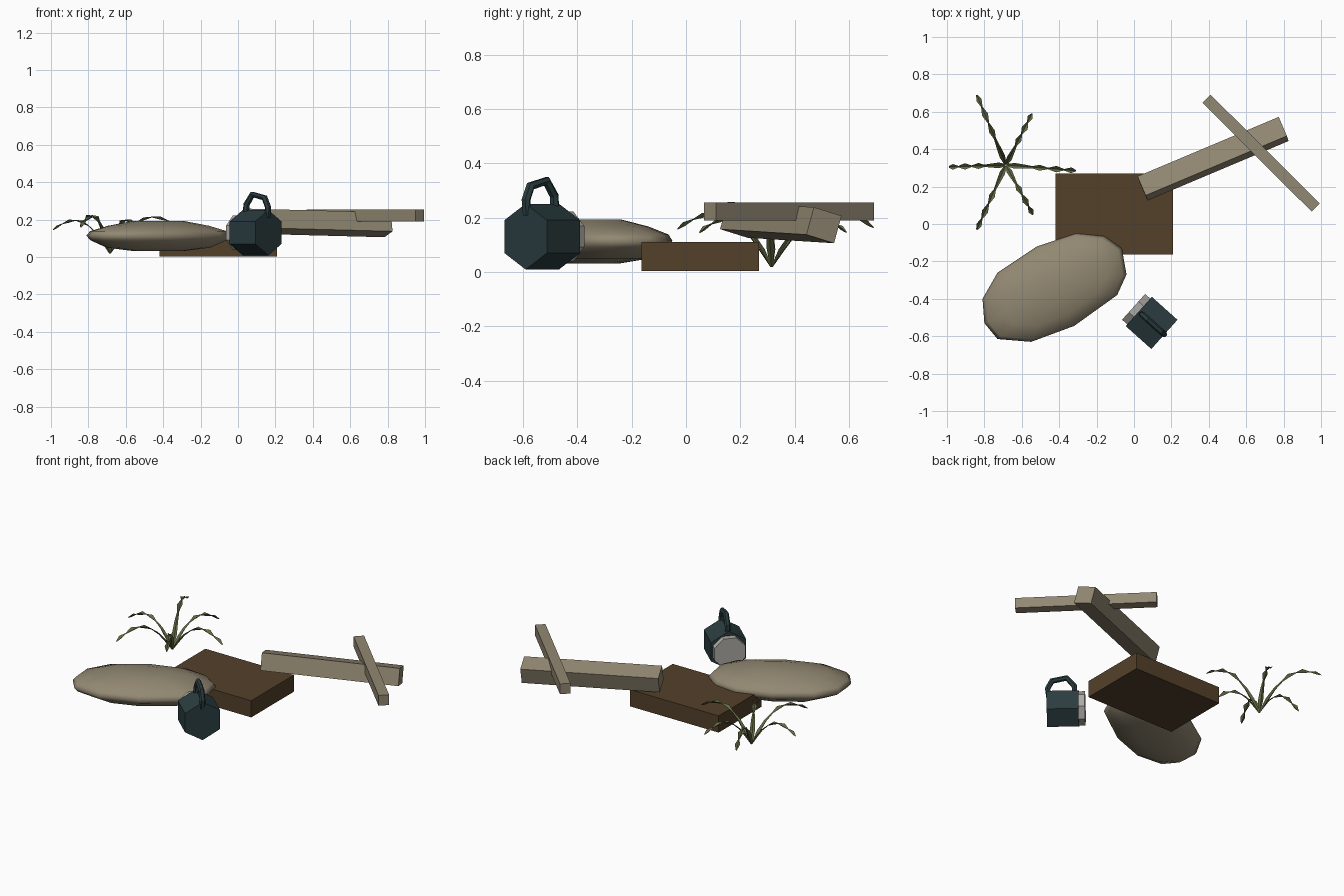
import bpy, bmesh, math
from mathutils import Vector, Matrix

cube = bpy.data.objects.get("Cube")
if cube:
    bpy.data.objects.remove(cube, do_unlink=True)


def material(name, srgb):
    lin = [(c / 255 / 12.92) if c < 11 else ((c / 255 + 0.055) / 1.055) ** 2.4 for c in srgb]
    m = bpy.data.materials.new(name)
    m.use_nodes = True
    m.diffuse_color = (*lin, 1)
    bsdf = m.node_tree.nodes["Principled BSDF"]
    bsdf.inputs["Base Color"].default_value = (*lin, 1)
    bsdf.inputs["Roughness"].default_value = 0.9
    return m


burlap = material("pale burlap and driftwood", (146, 136, 114))
brown = material("dark brown wood", (84, 64, 42))
teal = material("dark teal metal", (42, 60, 63))
glass = material("pale grey glass", (172, 170, 164))
green = material("olive green", (98, 106, 66))


def add_mesh(name, bm, mat):
    bmesh.ops.recalc_face_normals(bm, faces=bm.faces)
    me = bpy.data.meshes.new(name)
    bm.to_mesh(me)
    bm.free()
    me.materials.append(mat)
    ob = bpy.data.objects.new(name, me)
    bpy.context.collection.objects.link(ob)
    return ob


def frame(along, roll=0.0):
    """Rotation whose x axis follows a direction, rolled about it."""
    x = Vector(along).normalized()
    y = Vector((0, 0, 1)).cross(x).normalized()
    rot = Matrix((x, y, x.cross(y))).transposed()
    return (rot @ Matrix.Rotation(roll, 3, 'X')).to_4x4()


def bar(name, start, end, width, height, mat, roll=0.0):
    a, b = Vector(start), Vector(end)
    bm = bmesh.new()
    bmesh.ops.create_cube(bm, size=1)
    bm.transform(Matrix.Translation((a + b) / 2) @ frame(b - a, roll)
                 @ Matrix.Diagonal(((b - a).length, width, height, 1)))
    return add_mesh(name, bm, mat)


def prism(name, centre, axis, sides, radius, depth, mat, turn=0.0):
    bm = bmesh.new()
    bmesh.ops.create_cone(bm, cap_ends=True, segments=sides, radius1=radius,
                          radius2=radius, depth=depth)
    bm.transform(Matrix.Translation(centre) @ frame(axis)
                 @ Matrix.Rotation(math.pi / 2, 4, 'Y') @ Matrix.Rotation(turn, 4, 'Z'))
    return add_mesh(name, bm, mat)


# Flat wooden box and two loose planks
bar("wooden_box", (-0.42, 0.053, 0.057), (0.208, 0.053, 0.057), 0.432, 0.107, brown)
bar("thick_beam", (0.045, 0.19, 0.192), (0.80, 0.508, 0.172), 0.115, 0.105, burlap,
    roll=math.radians(-16))
bar("thin_plank", (0.387, 0.67, 0.222), (0.972, 0.088, 0.222), 0.062, 0.066, burlap)

# Sack: one outline stacked at several heights
outline = [(-0.31, -0.05), (-0.16, -0.065), (-0.065, -0.13), (-0.04, -0.27),
           (-0.09, -0.38), (-0.32, -0.545), (-0.55, -0.63), (-0.73, -0.615),
           (-0.80, -0.53), (-0.81, -0.40), (-0.73, -0.26), (-0.52, -0.12)]
layers = [(0.35, 0.032), (0.72, 0.05), (0.95, 0.09), (1.0, 0.115),
          (0.95, 0.138), (0.7, 0.167), (0.35, 0.193)]
mid = Vector((-0.425, -0.34))
bm = bmesh.new()
rings = []
for scale, z in layers:
    pts = [mid + (Vector(p) - mid) * scale for p in outline]
    rings.append([bm.verts.new((p.x, p.y, z)) for p in pts])
n = len(outline)
for low, high in zip(rings, rings[1:]):
    for i in range(n):
        j = (i + 1) % n
        bm.faces.new((low[i], low[j], high[j], high[i]))
bm.faces.new(rings[0])
bm.faces.new(rings[-1])
sack = add_mesh("sack", bm, burlap)
for poly in sack.data.polygons:
    poly.use_smooth = True

# Lantern: hexagonal body lying on its side, with a round lens
axis = Vector((-0.745, 0.667, 0)).normalized()
body_mid = Vector((0.094, -0.529, 0.13))
prism("lantern_body", body_mid, axis, 6, 0.121, 0.184, teal, math.pi / 2)
prism("lantern_lens", body_mid + axis * 0.10, axis, 8, 0.1, 0.058, glass, math.pi / 8)

# Lantern handle: arched tube running along the body
arch = [(0.07, 0.21), (0.066, 0.28), (0.022, 0.335), (-0.065, 0.316), (-0.09, 0.265), (-0.083, 0.21)]
curve = bpy.data.curves.new("lantern_handle", 'CURVE')
curve.dimensions = '3D'
curve.bevel_depth = 0.017
curve.bevel_resolution = 1
curve.use_fill_caps = True
spline = curve.splines.new('POLY')
spline.points.add(len(arch) - 1)
for point, (t, z) in zip(spline.points, arch):
    p = body_mid + axis * t
    point.co = (p.x, p.y, z, 1)
    point.radius = 1
curve.materials.append(teal)
handle = bpy.data.objects.new("lantern_handle", curve)
bpy.context.collection.objects.link(handle)
bpy.context.view_layer.objects.active = handle
handle.select_set(True)
bpy.ops.object.convert(target='MESH')
for poly in handle.data.polygons:
    poly.use_smooth = False

# Plant: six arching stems of folded, leaf-shaped ribbon
root = Vector((-0.685, 0.315, 0))
tips = [(-0.155, 0.375), (0.14, 0.275), (0.375, -0.03),
        (0.145, -0.265), (-0.155, -0.345), (-0.305, -0.01)]
# distance out, height, half width
stem = [(0.01, 0.02, 0.006), (0.12, 0.08, 0.015), (0.25, 0.14, 0.011), (0.38, 0.18, 0.006),
        (0.48, 0.2, 0.016), (0.6, 0.21, 0.004), (0.72, 0.205, 0.017), (0.83, 0.19, 0.004),
        (0.93, 0.172, 0.015), (1.0, 0.155, 0.004)]
for k, tip in enumerate(tips):
    out = Vector((*tip, 0))
    side = Vector((-out.y, out.x, 0)).normalized()
    lift = 0.92 + (out.length - 0.3) * 1.3
    bm = bmesh.new()
    rows = []
    for d, z, w in stem:
        c = root + out * d + Vector((0, 0, 0.02 + (z - 0.02) * lift))
        ridge = Vector((0, 0, w * 0.5))
        rows.append([bm.verts.new(c - side * w + ridge), bm.verts.new(c - ridge),
                     bm.verts.new(c + side * w + ridge)])
    for a, b in zip(rows, rows[1:]):
        for i in range(2):
            bm.faces.new((a[i], a[i + 1], b[i + 1], b[i]))
    add_mesh(f"plant_stem_{k + 1}", bm, green)
